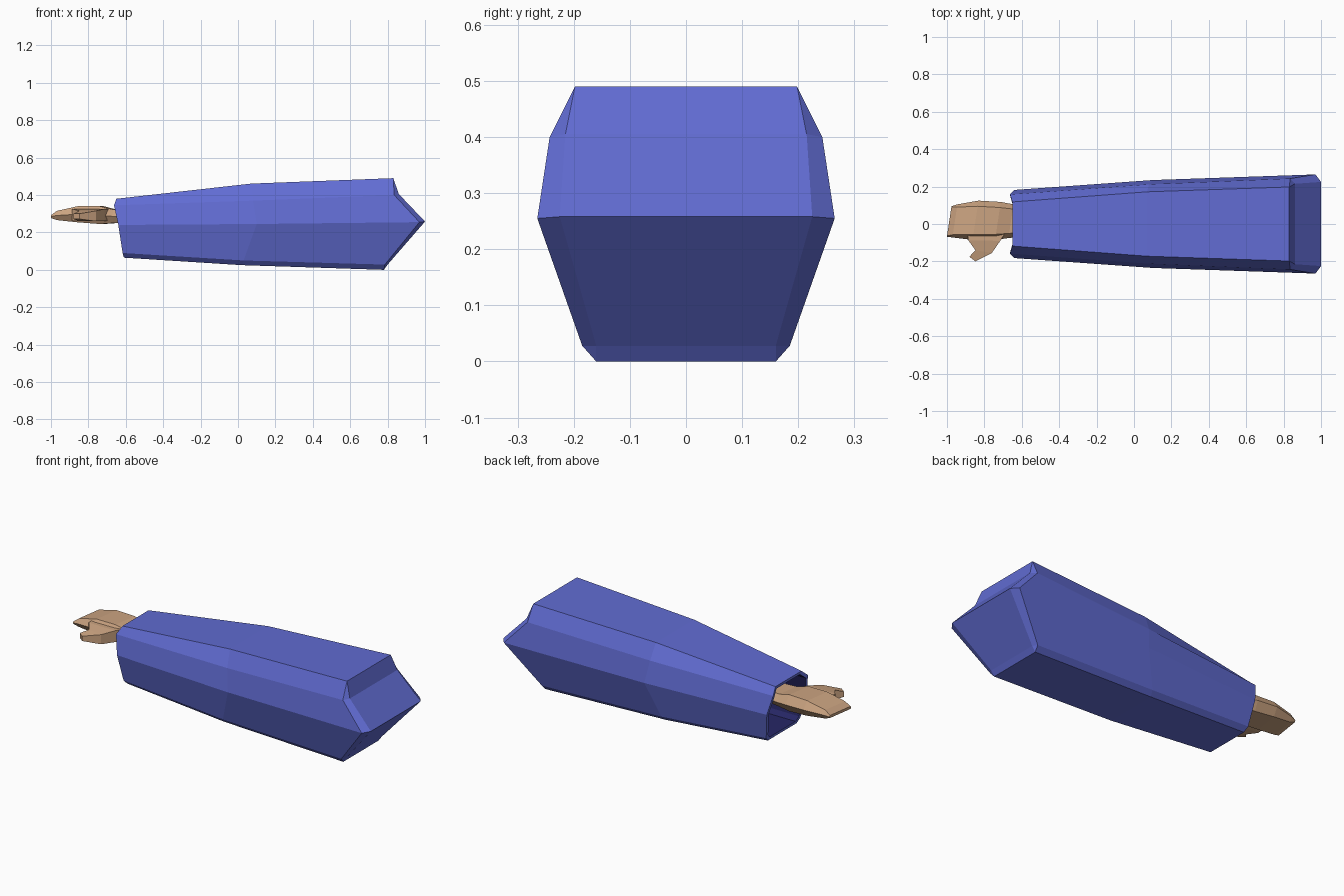
import bpy
import bmesh
from mathutils import Vector

default_cube = bpy.data.objects.get("Cube")
if default_cube:
    bpy.data.objects.remove(default_cube, do_unlink=True)


def make_material(name, colour):
    material = bpy.data.materials.new(name)
    material.use_nodes = True
    material.diffuse_color = (*colour, 1)
    shader = material.node_tree.nodes["Principled BSDF"]
    shader.inputs["Base Color"].default_value = (*colour, 1)
    shader.inputs["Roughness"].default_value = 0.8
    return material


blue = make_material("sleeve blue", (0.12, 0.15, 0.65))
navy = make_material("sleeve lining navy", (0.02, 0.02, 0.13))
skin = make_material("skin tan", (0.60, 0.37, 0.22))


def add_ring(bm, points):
    return [bm.verts.new(point) for point in points]


def bridge(bm, first, second, material_index=0):
    """Join two rings of equal length with quads."""
    count = len(first)
    for i in range(count):
        j = (i + 1) % count
        face = bm.faces.new((first[i], first[j], second[j], second[i]))
        face.material_index = material_index


def finish(bm, name, materials):
    bmesh.ops.recalc_face_normals(bm, faces=bm.faces)
    mesh = bpy.data.meshes.new(name)
    bm.to_mesh(mesh)
    bm.free()
    for material in materials:
        mesh.materials.append(material)
    obj = bpy.data.objects.new(name, mesh)
    bpy.context.collection.objects.link(obj)
    return obj


def closed_loft(name, sections, material):
    bm = bmesh.new()
    rings = [add_ring(bm, section) for section in sections]
    for first, second in zip(rings, rings[1:]):
        bridge(bm, first, second)
    bm.faces.new(rings[0])
    bm.faces.new(rings[-1])
    return finish(bm, name, [material])


def mirrored(half):
    """Complete a ring from the points of its back half, top to bottom."""
    return half + [(x, -y, z) for x, y, z in reversed(half)]


# Sleeve: faceted loft from the cuff through the elbow to the shoulder
cuff = mirrored([(-.65, .118, .38), (-.663, .158, .345), (-.64, .182, .24),
                 (-.617, .155, .09), (-.61, .13, .065)])
elbow = mirrored([(.07, .172, .461), (.08, .212, .37), (.1, .235, .245),
                  (.03, .18, .05), (.02, .155, .025)])
shoulder = mirrored([(.83, .198, .49), (.835, .243, .4), (.97, .265, .255),
                     (.785, .185, .028), (.78, .16, 0)])
bm = bmesh.new()
rings = [add_ring(bm, points) for points in (cuff, elbow, shoulder)]
bridge(bm, rings[0], rings[1])
bridge(bm, rings[1], rings[2])

# Shoulder cap: a wedge with a horizontal ridge and narrow side bevels
columns = []
for side in (1, -1):
    outer = rings[2][:5] if side == 1 else rings[2][:4:-1]
    upper, ridge, lower = add_ring(bm, [
        (.86, side * .215, .405), (1, side * .225, .258), (.8, side * .16, .028)])
    bm.faces.new((outer[0], outer[1], upper))
    bm.faces.new((outer[1], outer[2], ridge, upper))
    bm.faces.new((outer[2], outer[3], lower, ridge))
    bm.faces.new((outer[3], outer[4], lower))
    columns.append((outer[0], upper, ridge, lower, outer[4]))
back, front = columns
for i in range(len(back) - 1):
    bm.faces.new((back[i], back[i + 1], front[i + 1], front[i]))

# Cuff opening: a blue rim around a dark hollow
centre = sum((Vector(point) for point in cuff), Vector()) / len(cuff)
rim_points = [centre + (Vector(point) - centre) * .9 for point in cuff]
rim = add_ring(bm, rim_points)
hollow = add_ring(bm, [point + Vector((.25, 0, 0)) for point in rim_points])
bridge(bm, rings[0], rim)
bridge(bm, rim, hollow, 1)
bm.faces.new(hollow).material_index = 1
finish(bm, "sleeve", [blue, navy])


# Hand: flat mitten with bevelled edges and a slanted fingertip edge
def hand_section(x, front_y, back_y, low, high, bevel):
    middle = (low + high) / 2
    outline = [(front_y, middle), (front_y + bevel, high), (back_y - bevel, high),
               (back_y, middle), (back_y - bevel, low), (front_y + bevel, low)]
    return [(x + y * .15, y, z) for y, z in outline]


closed_loft("hand", [
    hand_section(-.4, -.05, .07, .26, .32, .02),
    hand_section(-.66, -.075, .105, .25, .322, .025),
    hand_section(-.73, -.085, .118, .245, .34, .03),
    hand_section(-.85, -.085, .125, .254, .34, .03),
    hand_section(-.96, -.072, .105, .266, .315, .015),
    hand_section(-.99, -.068, .095, .277, .292, .005),
], skin)


# Thumb: tapered and hooked toward the fingertips
def thumb_section(tip_side, wrist_side, low, high):
    return [(*tip_side, low), (*wrist_side, low), (*wrist_side, high), (*tip_side, high)]


closed_loft("thumb", [
    thumb_section((-.89, -.05), (-.69, -.05), .265, .325),
    thumb_section((-.885, -.088), (-.715, -.09), .26, .325),
    thumb_section((-.848, -.14), (-.76, -.155), .26, .315),
    thumb_section((-.88, -.175), (-.848, -.2), .272, .3),
], skin)
